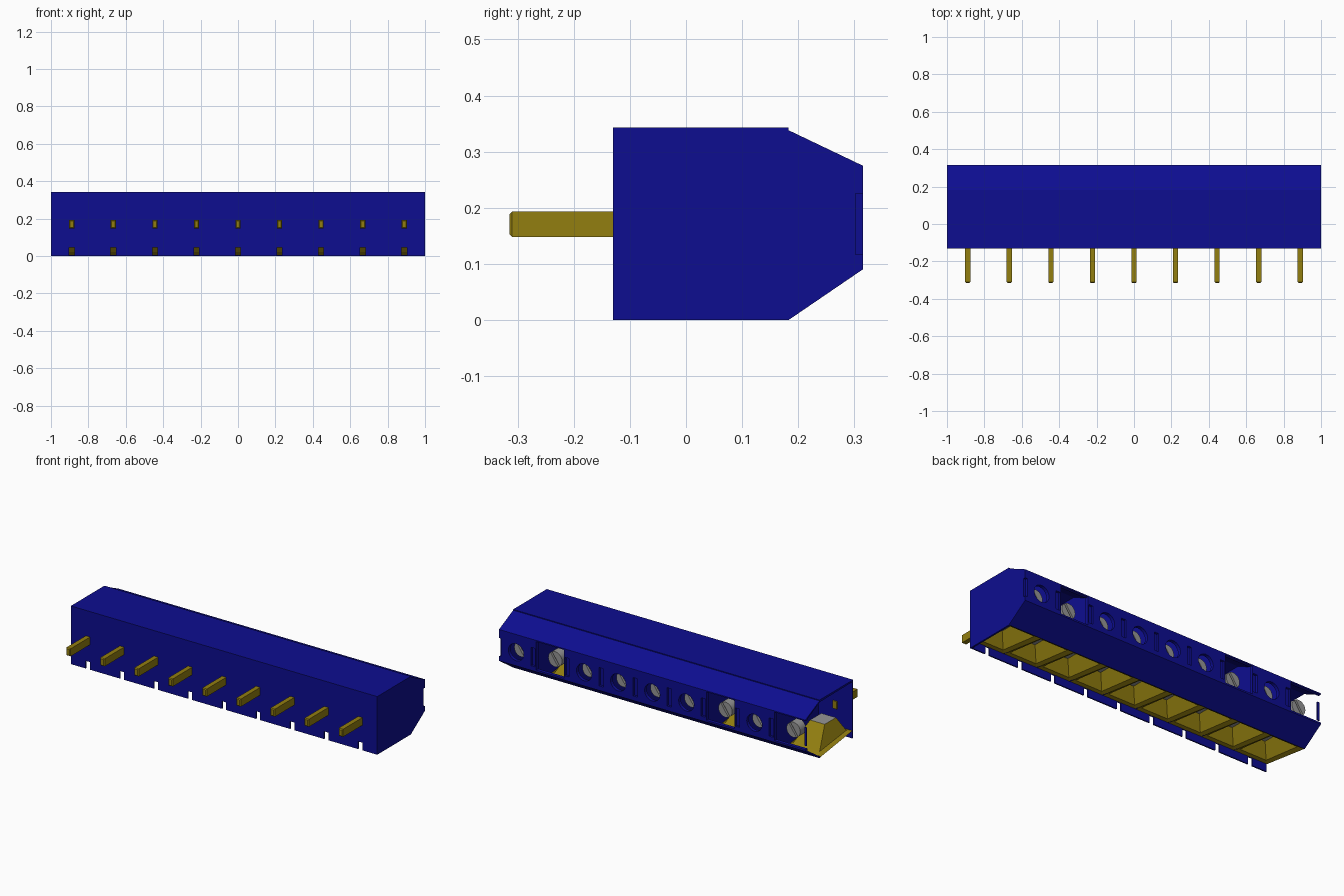
import bpy, bmesh, math
from mathutils import Matrix, Vector

cube = bpy.data.objects.get("Cube")
if cube:
    bpy.data.objects.remove(cube, do_unlink=True)


def material(name, colour):
    m = bpy.data.materials.new(name)
    m.use_nodes = True
    m.diffuse_color = (*colour, 1)
    m.node_tree.nodes["Principled BSDF"].inputs["Base Color"].default_value = (*colour, 1)
    return m


BLUE = material("deep blue plastic", (0.004, 0.004, 0.28))
GOLD = material("brass", (0.29, 0.21, 0.005))
GREY = material("grey steel", (0.3, 0.3, 0.3))


def finish(name, bm, *mats):
    bmesh.ops.recalc_face_normals(bm, faces=bm.faces)
    me = bpy.data.meshes.new(name)
    bm.to_mesh(me)
    bm.free()
    for m in mats:
        me.materials.append(m)
    ob = bpy.data.objects.new(name, me)
    bpy.context.collection.objects.link(ob)
    return ob


def add_box(bm, lo, hi):
    lo, hi = Vector(lo), Vector(hi)
    mat = Matrix.Translation((lo + hi) / 2) @ Matrix.Diagonal((*(hi - lo), 1))
    return bmesh.ops.create_cube(bm, size=1, matrix=mat)["verts"]


def add_cylinder(bm, x, y0, y1, z, r):
    mat = Matrix.Translation((x, (y0 + y1) / 2, z)) @ Matrix.Rotation(math.pi / 2, 4, "X")
    bmesh.ops.create_cone(bm, cap_ends=True, segments=24, radius1=r, radius2=r,
                          depth=y1 - y0, matrix=mat)


def add_extrusion(bm, profile, x0, x1):
    """Prism along x from a (y, z) outline."""
    face = bm.faces.new([bm.verts.new((x0, y, z)) for y, z in profile])
    new = bmesh.ops.extrude_face_region(bm, geom=[face])["geom"]
    bmesh.ops.translate(bm, vec=(x1 - x0, 0, 0),
                        verts=[g for g in new if isinstance(g, bmesh.types.BMVert)])


def cut(ob, bm):
    cutter = finish("cutter", bm)
    cutter.hide_render = True
    mod = ob.modifiers.new("cut", "BOOLEAN")
    mod.operation, mod.solver, mod.object = "DIFFERENCE", "EXACT", cutter
    bpy.context.view_layer.objects.active = ob
    bpy.ops.object.modifier_apply(modifier=mod.name)
    bpy.data.objects.remove(cutter, do_unlink=True)


POLES = 9
PITCH = 2 / POLES
HALF = PITCH / 2
centres = [1 - PITCH * (i + 0.5) for i in range(POLES)]
open_poles = (1, 6, 8)
FRONT, SHOULDER, BACK, TOP = -0.13, 0.183, 0.315, 0.343
AXIS = 0.17

# Housing shell: open underneath and at one end
outer = [(FRONT, 0), (FRONT, TOP), (SHOULDER, TOP), (SHOULDER, 0.338),
         (BACK, 0.275), (BACK, 0.09), (SHOULDER, 0)]
inner = [(0.176, 0.006), (0.295, 0.086), (0.295, 0.275), (0.18, 0.33),
         (FRONT + 0.008, 0.333), (FRONT + 0.008, 0)]
bm = bmesh.new()
add_extrusion(bm, outer + inner, -1, 1)
housing = finish("housing", bm, BLUE)

# Screw holes, open bays, rear grooves and front notches
bm = bmesh.new()
for i, x in enumerate(centres):
    if i in open_poles:
        left = -1.1 if i == POLES - 1 else x - HALF + 0.02
        add_box(bm, (left, 0.25, 0.1), (x + HALF - 0.02, 0.4, 0.268))
    else:
        add_cylinder(bm, x, 0.25, 0.4, AXIS, 0.05)
    add_box(bm, (x - 0.014, FRONT - 0.05, -0.05), (x + 0.014, FRONT + 0.05, 0.045))
    add_box(bm, (x + HALF - 0.014, 0.302, 0.117), (x + HALF + 0.014, 0.4, 0.225))
cut(housing, bm)

# End wall with half groove
bm = bmesh.new()
groove = [(BACK, 0.225), (0.302, 0.225), (0.302, 0.117)]
groove.append((BACK, 0.117))
add_extrusion(bm, outer[:5] + groove + outer[5:], 0.99, 1)
finish("end_wall", bm, BLUE)

# Groove tab at the open end
bm = bmesh.new()
add_box(bm, (-1, 0.298, 0.117), (-0.985, 0.304, 0.225))
finish("open_end_tab", bm, BLUE)

# Walls between poles
bm = bmesh.new()
inset = [(-0.125, 0.045), (-0.125, 0.335), (0.18, 0.332), (0.3, 0.272),
         (0.3, 0.09), (0.178, 0.01)]
for x in centres[:-1]:
    add_extrusion(bm, inset, x - HALF - 0.003, x - HALF + 0.003)
finish("divider_walls", bm, BLUE)


def build_funnel(x):
    """Tapered wire entry, open below, with a grey cap."""
    bm = bmesh.new()
    rings = []
    for w, y0, y1, z0, z1 in ((HALF, -0.125, 0.182, 0.045, 0.002),
                              (0.088, -0.1, 0.15, 0.05, 0.02),
                              (0.048, -0.06, 0.045, 0.13, 0.13)):
        rings.append([bm.verts.new(p) for p in ((x - w, y0, z0), (x + w, y0, z0),
                                                (x + w, y1, z1), (x - w, y1, z1))])
    for a, b in zip(rings, rings[1:]):
        for k in range(4):
            n = (k + 1) % 4
            bm.faces.new((a[k], a[n], b[n], b[k]))
    bm.faces.new(rings[-1]).material_index = 1
    finish("wire_funnel", bm, GOLD, GREY)


def build_pin(x):
    bm = bmesh.new()
    add_box(bm, (x - 0.014, -0.315, 0.148), (x + 0.014, -0.115, 0.193))
    tip = [e for e in bm.edges if all(v.co.y < -0.3 for v in e.verts)]
    bmesh.ops.bevel(bm, geom=tip, offset=0.005, segments=1, affect="EDGES")
    finish("solder_pin", bm, GOLD)


def build_screw(x):
    bm = bmesh.new()
    add_cylinder(bm, x, 0.215, 0.268, AXIS, 0.045)
    screw = finish("clamp_screw", bm, GREY)
    # Driver slot
    bm = bmesh.new()
    verts = add_box(bm, (-0.006, 0.255, -0.06), (0.006, 0.3, 0.06))
    turn = Matrix.Translation((x, 0, AXIS)) @ Matrix.Rotation(0.6, 4, "Y")
    bmesh.ops.transform(bm, matrix=turn, verts=verts)
    cut(screw, bm)
    bpy.ops.object.select_all(action="DESELECT")
    screw.select_set(True)
    bpy.ops.object.shade_smooth_by_angle(angle=math.radians(30))


for x in centres:
    build_funnel(x)
    build_pin(x)
    build_screw(x)
